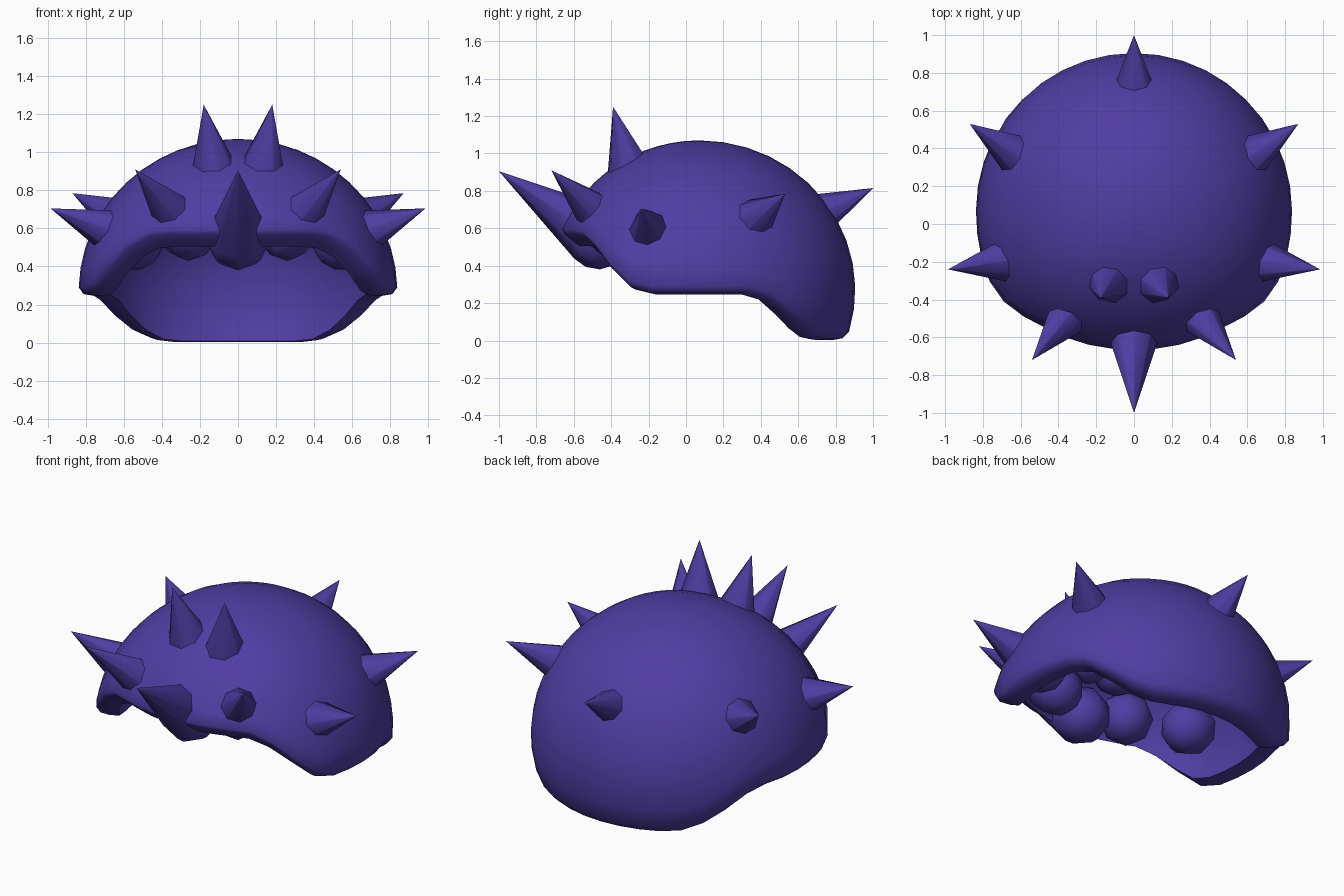
import bpy, bmesh, math
from mathutils import Vector

cube = bpy.data.objects.get("Cube")
if cube:
    bpy.data.objects.remove(cube)

purple = bpy.data.materials.new("shell_purple")
purple.use_nodes = True
COLOR = (0.078, 0.047, 0.365, 1)
purple.diffuse_color = COLOR
purple.node_tree.nodes["Principled BSDF"].inputs["Base Color"].default_value = COLOR

CENTER = Vector((0, 0.07, 0.27))
RX, RY_BACK, RY_FRONT, RZ = 0.837, 0.835, 0.805, 0.8


def finish(name, bm, angle):
    bmesh.ops.recalc_face_normals(bm, faces=bm.faces)
    mesh = bpy.data.meshes.new(name)
    bm.to_mesh(mesh)
    bm.free()
    mesh.materials.append(purple)
    obj = bpy.data.objects.new(name, mesh)
    bpy.context.collection.objects.link(obj)
    bpy.ops.object.select_all(action="DESELECT")
    obj.select_set(True)
    bpy.context.view_layer.objects.active = obj
    bpy.ops.object.shade_smooth_by_angle(angle=math.radians(angle))


def loft(bm, columns):
    """Skin closed columns of points that share their first and last points."""
    first = bm.verts.new(columns[0][0])
    last = bm.verts.new(columns[0][-1])
    cols = [[first] + [bm.verts.new(p) for p in c[1:-1]] + [last] for c in columns]
    for a, b in zip(cols, cols[1:] + cols[:1]):
        for i in range(len(a) - 1):
            quad = [a[i], a[i + 1], b[i + 1], b[i]]
            bm.faces.new(list(dict.fromkeys(quad)))


def smoothstep(x, lo, hi):
    t = min(max((x - lo) / (hi - lo), 0), 1)
    return t * t * (3 - 2 * t)


# Shell: ellipsoid dome whose rim is high in front and low at the back
def shell_column(theta, rows=12):
    s, c = math.sin(theta), math.cos(theta)
    ry = RY_BACK if c > 0 else RY_FRONT
    # Fuller cheeks between the front and the sides
    bulge = 1 + 0.04 * math.sin(2 * theta) ** 2 * (c < 0)
    front = 1 - smoothstep(c, -0.86, -0.36)
    bottom = 0.245 + 0.26 * front - 0.243 * smoothstep(c, 0.33, 0.88)

    def point(r, z):
        r *= bulge
        return Vector((RX * r * s, CENTER.y + ry * r * c, z))

    def dome(scale, lip_z):
        end = math.acos((lip_z - CENTER.z) / (RZ * scale))
        return [point(scale * math.sin(end * i / rows),
                      CENTER.z + RZ * scale * math.cos(end * i / rows))
                for i in range(rows + 1)]

    # The underside of the rim tips forward at the front
    lip = []
    for scale, lift, tip in ((0.97, 0.01, 0.055), (0.9, 0, 0.03), (0.84, 0.006, -0.006)):
        z = bottom + lift + tip * front
        lip.append(point(scale * math.sqrt(1 - ((z - CENTER.z) / RZ) ** 2), z))
    return dome(1, bottom + 0.045 + 0.045 * front) + lip + dome(0.86, bottom + 0.06)[::-1]


SIDES = 40
bm = bmesh.new()
loft(bm, [shell_column(2 * math.pi * i / SIDES) for i in range(SIDES)])
finish("shell", bm, 60)


# Spikes: cone drawn out of a low-poly ball that is sunk in the shell
def spike(name, tip, base, radius, sides=8, rings=4):
    tip, base = Vector(tip), Vector(base)
    axis = tip - base
    length = axis.length
    turn = axis.to_track_quat("Z", "Y")
    start = math.asin(radius / length)
    ball = []
    for i in range(rings + 1):
        a = start - (start + math.pi / 2) * i / rings
        ball.append((radius * math.cos(a), radius * math.sin(a)))
    # A tight ring under the tip keeps the cone shading even
    r0, z0 = ball[0]
    profile = [(0, length), (0.05 * r0, length + 0.05 * (z0 - length))] + ball
    columns = []
    for k in range(sides):
        t = 2 * math.pi * k / sides
        columns.append([base + turn @ Vector((r * math.cos(t), r * math.sin(t), z))
                        for r, z in profile])
    bm = bmesh.new()
    loft(bm, columns)
    finish(name, bm, 60)


spike("nose_spike", (0, -1, 0.905), (0, -0.47, 0.55), 0.17)
spike("back_spike", (0, 1, 0.815), (0, 0.57, 0.61), 0.158)

PAIRS = {
    "brow_spike": ((0.54, -0.72, 0.91), (0.26, -0.38, 0.585), 0.156),
    "crown_spike": ((0.18, -0.39, 1.25), (0.11, -0.275, 0.8), 0.153),
    "side_spike": ((0.985, -0.24, 0.705), (0.545, -0.175, 0.535), 0.155),
    "rear_spike": ((0.87, 0.53, 0.785), (0.515, 0.29, 0.59), 0.154),
}
for name, (tip, base, radius) in PAIRS.items():
    for side, sign in (("left", 1), ("right", -1)):
        spike(f"{name}_{side}", (sign * tip[0], *tip[1:]), (sign * base[0], *base[1:]), radius)
